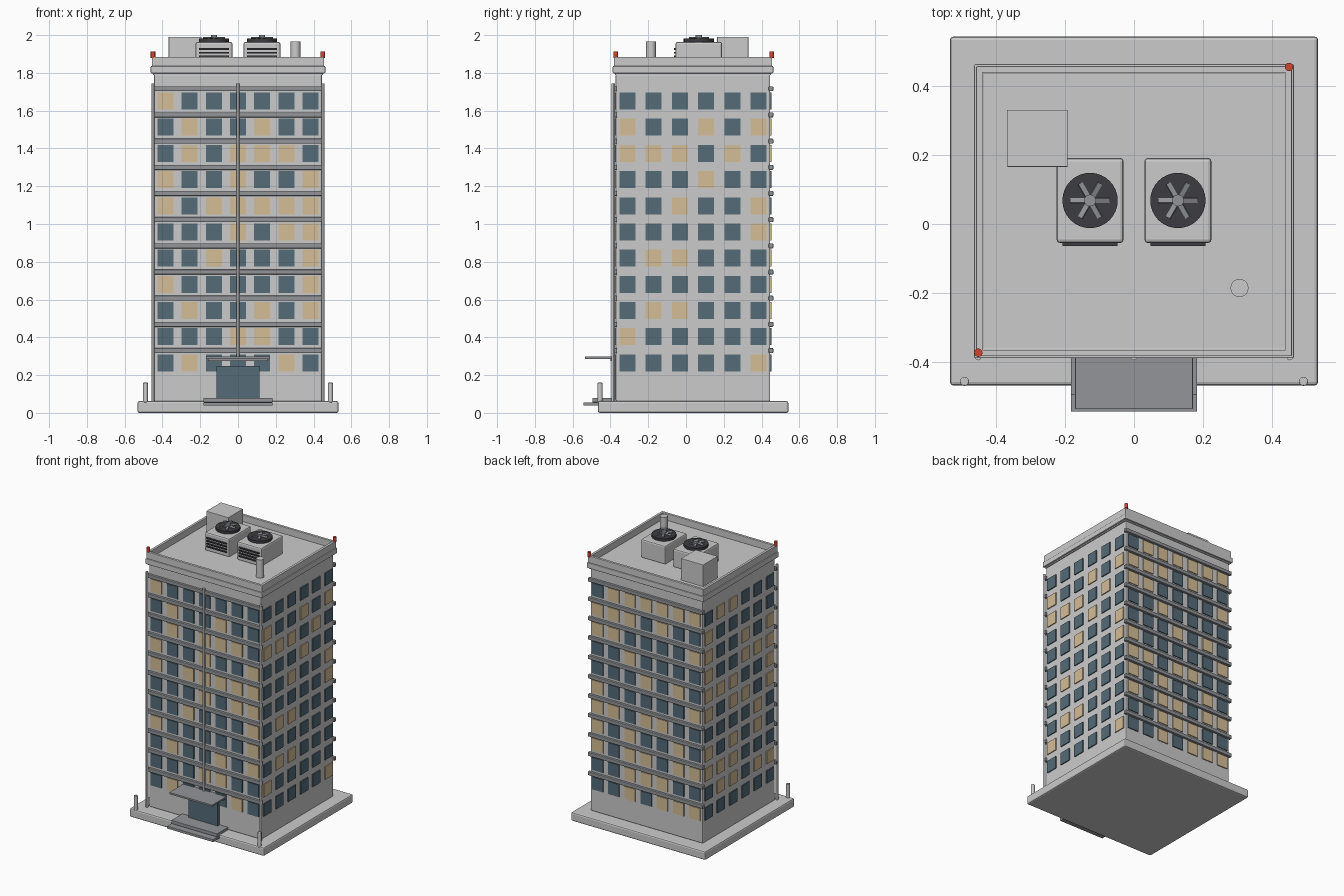
import bpy, bmesh, math, random
from mathutils import Matrix, Vector

if "Cube" in bpy.data.objects:
    bpy.data.objects.remove(bpy.data.objects["Cube"])

random.seed(4)
CY = 0.037          # depth centre of the tower
HX, HY = 0.445, 0.409


def material(name, rgb):
    m = bpy.data.materials.new(name)
    m.diffuse_color = (*rgb, 1)
    m.use_nodes = True
    m.node_tree.nodes["Principled BSDF"].inputs["Base Color"].default_value = m.diffuse_color
    return m


GLASS = material("dark_glass", (0.09, 0.15, 0.19))
LIT = material("lit_glass", (0.66, 0.51, 0.31))
RED = material("red_lamp", (0.65, 0.06, 0.03))
DARK = material("dark_metal", (0.045, 0.045, 0.055))
PALE = material("pale_metal", (0.29, 0.30, 0.32))


def finish(name, bm, mat=None, bevel=0, smooth=False):
    me = bpy.data.meshes.new(name)
    bm.to_mesh(me)
    bm.free()
    ob = bpy.data.objects.new(name, me)
    bpy.context.collection.objects.link(ob)
    if mat:
        me.materials.append(mat)
    if bevel:
        mod = ob.modifiers.new("bevel", "BEVEL")
        mod.width, mod.segments = bevel, 2
    if smooth:
        bpy.context.view_layer.objects.active = ob
        ob.select_set(True)
        bpy.ops.object.shade_smooth_by_angle()
        ob.select_set(False)
    return ob


def add_box(bm, x0, x1, y0, y1, z0, z1):
    centre = Vector(((x0 + x1) / 2, (y0 + y1) / 2, (z0 + z1) / 2))
    bmesh.ops.create_cube(bm, size=1, matrix=Matrix.Translation(centre)
                          @ Matrix.Diagonal((x1 - x0, y1 - y0, z1 - z0, 1)))


def boxes(name, dims, mat=None, bevel=0):
    bm = bmesh.new()
    for d in dims:
        add_box(bm, *d)
    return finish(name, bm, mat, bevel)


def cylinder(name, x, y, z0, z1, r, mat=None, sides=20, bevel=0):
    bm = bmesh.new()
    bmesh.ops.create_cone(bm, cap_ends=True, segments=sides, radius1=r, radius2=r, depth=z1 - z0,
                          matrix=Matrix.Translation((x, y, (z0 + z1) / 2)))
    return finish(name, bm, mat, bevel, True)


def frame(name, hx, hy, z0, z1, t, bevel=0):
    """Rectangular ring centred on the tower."""
    bm = bmesh.new()
    rings = []
    for a, b, z in ((hx, hy, z0), (hx, hy, z1), (hx - t, hy - t, z1), (hx - t, hy - t, z0)):
        rings.append([bm.verts.new((sx * a, CY + sy * b, z))
                      for sx, sy in ((-1, -1), (1, -1), (1, 1), (-1, 1))])
    for i in range(4):
        p, q = rings[i], rings[(i + 1) % 4]
        for j in range(4):
            k = (j + 1) % 4
            bm.faces.new((p[j], p[k], q[k], q[j]))
    bmesh.ops.recalc_face_normals(bm, faces=bm.faces)
    return finish(name, bm, None, bevel)


# Plinth, tower and roof edge
boxes("plinth", [(-0.532, 0.532, -0.467, 0.542, 0, 0.062)], bevel=0.01)
boxes("tower_body", [(-HX, HX, CY - HY, CY + HY, 0.06, 1.795)], bevel=0.008)
boxes("roof_deck", [(-0.45, 0.45, CY - 0.413, CY + 0.413, 1.79, 1.835)])
frame("cornice", 0.462, 0.425, 1.798, 1.836, 0.03, 0.004)
frame("parapet", 0.456, 0.419, 1.836, 1.885, 0.018, 0.002)

# Windows on all four faces, lit ones listed per row from the top
FRONT = ["0", "14", "1345", "036", "023456", "356", "26", "06", "146", "34", "15"]
RIGHT = ["", "035", "0124", "3", "25", "5", "12", "", "12", "0", "5"]
ROWS = [1.651 - 0.1386 * i for i in range(11)]
W, H, OUT = 0.0425, 0.045, 0.007


def random_rows(n, chance):
    return ["".join(str(c) for c in range(n) if random.random() < chance) for _ in ROWS]


def windows(side, lit_rows):
    groups = {True: [], False: []}
    n = 7 if side in ("front", "back") else 6
    pitch = 0.128 if n == 7 else 0.139
    for z, lit in zip(ROWS, lit_rows):
        for c in range(n):
            u = (c - (n - 1) / 2) * pitch
            if n == 7:
                y = CY + (HY if side == "back" else -HY)
                d = (u - W, u + W, y - OUT, y + OUT, z - H, z + H)
            else:
                x = HX if side == "right" else -HX
                d = (x - OUT, x + OUT, CY + u - W, CY + u + W, z - H, z + H)
            groups[str(c) in lit].append(d)
    boxes(side + "_lit_windows", groups[True], LIT)
    boxes(side + "_dark_windows", groups[False], GLASS)


windows("front", FRONT)
windows("right", RIGHT)
windows("back", random_rows(7, 0.42))
windows("left", random_rows(6, 0.35))

# Floor ledges on front and back
for side, s in (("front", -1), ("back", 1)):
    y = CY + s * (HY + 0.004)
    boxes(side + "_ledges", [(-0.456, 0.456, y - 0.012, y + 0.012, z + 0.052, z + 0.078)
                             for z in ROWS], PALE, 0.004)

# Vertical pipes on the front
for name, x, z0 in (("left_pipe", -0.45, 0.062), ("middle_pipe", 0, 0.29), ("right_pipe", 0.45, 0.062)):
    cylinder(name, x, -0.385, z0, 1.745, 0.009, sides=12)

# Entrance: door, canopy, steps, bollards
boxes("entrance_door", [(-0.115, 0.115, -0.395, -0.36, 0.08, 0.248)], GLASS)
boxes("canopy", [(-0.17, 0.17, -0.535, -0.37, 0.285, 0.298),
                 (-0.16, 0.16, -0.40, -0.37, 0.274, 0.286)], PALE, 0.002)
boxes("entrance_steps", [(-0.182, 0.182, -0.542, -0.40, 0.038, 0.056),
                         (-0.182, 0.182, -0.495, -0.365, 0.056, 0.08)], PALE, 0.002)
for name, x in (("left_bollard", -0.49), ("right_bollard", 0.49)):
    cylinder(name, x, -0.455, 0.055, 0.16, 0.013, bevel=0.003)

# Rooftop stair box, vent pipe, warning lamps
boxes("roof_box", [(-0.367, -0.192, 0.165, 0.33, 1.83, 1.99)], bevel=0.002)
cylinder("vent_pipe", 0.305, -0.185, 1.83, 1.966, 0.026)
cylinder("warning_lamp_back", 0.448, 0.454, 1.88, 1.914, 0.012, RED)
cylinder("warning_lamp_front", -0.45, -0.372, 1.88, 1.914, 0.012, RED)

# Two cooling units with louvres and a fan
for side, x in (("left", -0.127), ("right", 0.127)):
    y = 0.068
    boxes(side + "_cooler_case", [(x - 0.097, x + 0.097, y - 0.123, y + 0.123, 1.83, 1.964)], bevel=0.01)
    boxes(side + "_cooler_louvres", [(x - 0.08, x + 0.08, y - 0.132, y - 0.11, z, z + 0.009)
                                     for z in (1.862, 1.882, 1.902, 1.922)], DARK)
    cylinder(side + "_fan_disc", x, y, 1.96, 1.982, 0.08, DARK, 32)
    cylinder(side + "_fan_hub", x, y, 1.975, 2.0, 0.017, PALE)
    bm = bmesh.new()
    for i in range(6):
        bmesh.ops.create_cube(bm, size=1, matrix=Matrix.Translation((x, y, 1.985))
                              @ Matrix.Rotation(math.radians(60 * i), 4, "Z")
                              @ Matrix.Translation((0.035, 0, 0))
                              @ Matrix.Rotation(math.radians(20), 4, "X")
                              @ Matrix.Diagonal((0.045, 0.014, 0.006, 1)))
    finish(side + "_fan_blades", bm, PALE)
